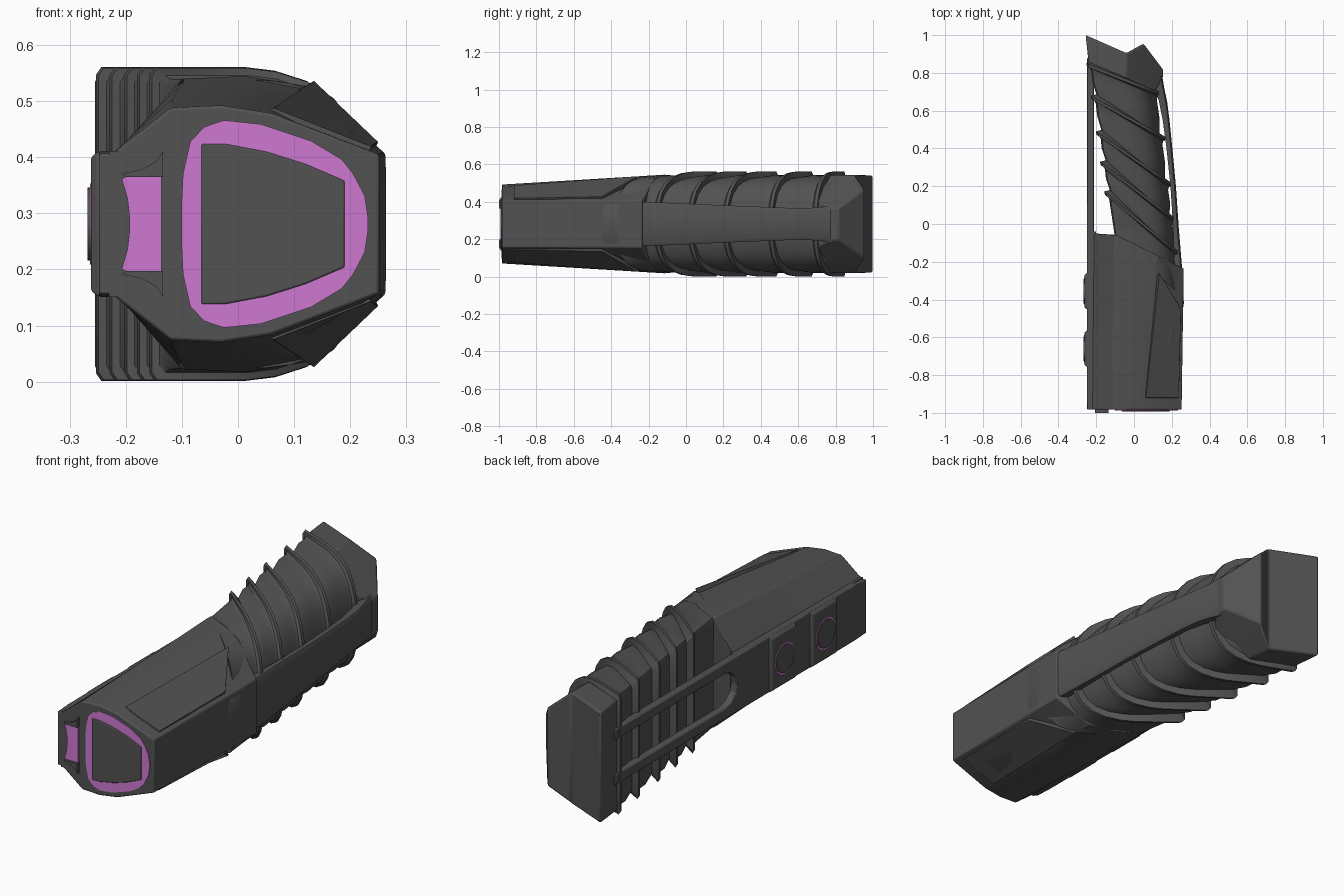
import bpy, bmesh, math
from mathutils import Vector

if "Cube" in bpy.data.objects:
    bpy.data.objects.remove(bpy.data.objects["Cube"])

ZC = 0.281  # height of the symmetry plane


def material(name, rgb):
    m = bpy.data.materials.new(name)
    m.diffuse_color = (*rgb, 1)
    m.use_nodes = True
    m.node_tree.nodes["Principled BSDF"].inputs["Base Color"].default_value = m.diffuse_color
    return m


GREY = material("dark_grey", (0.085, 0.085, 0.085))
PINK = material("pink", (0.62, 0.19, 0.64))


def loft(name, rings, mat=GREY, bevel=0, angle=30):
    """Skin a closed, capped solid through rings of equal point count."""
    bm = bmesh.new()
    rows = [[bm.verts.new(p) for p in r] for r in rings]
    n = len(rows[0])
    for a, b in zip(rows, rows[1:]):
        for i in range(n):
            bm.faces.new((a[i], a[(i + 1) % n], b[(i + 1) % n], b[i]))
    bm.faces.new(rows[0])
    bm.faces.new(rows[-1])
    bmesh.ops.recalc_face_normals(bm, faces=bm.faces)
    me = bpy.data.meshes.new(name)
    bm.to_mesh(me)
    bm.free()
    me.materials.append(mat)
    ob = bpy.data.objects.new(name, me)
    bpy.context.collection.objects.link(ob)
    if bevel:
        mod = ob.modifiers.new("bevel", 'BEVEL')
        mod.width, mod.segments, mod.limit_method = bevel, 2, 'ANGLE'
    bpy.ops.object.select_all(action='DESELECT')
    ob.select_set(True)
    bpy.context.view_layer.objects.active = ob
    bpy.ops.object.shade_smooth_by_angle(angle=math.radians(angle))
    return ob


def sym(half):
    """Mirror a half outline of (a, h) about h = 0."""
    return half + [(a, -h) for a, h in reversed(half)]


def prism_y(name, half, y0, y1, mat=GREY, bevel=0):
    return loft(name, [[(x, y, ZC + h) for x, h in sym(half)] for y in (y0, y1)], mat, bevel)


def prism_x(name, half, x0, x1, mat=GREY, bevel=0):
    return loft(name, [[(x, y, ZC + h) for y, h in sym(half)] for x in (x0, x1)], mat, bevel)


# Main body: faceted section growing toward the grip, slanted rear end
front = [(-.225, .125), (-.12, .207), (-.03, .211), (.06, .197), (.252, .124)]
back = [(-.212, .13), (-.1, .259), (.01, .264), (.125, .246), (.263, .125)]
rings = []
for t in (0, .4, .75, 1):
    ring = []
    for (ax, ah), (bx, bh) in zip(sym(front), sym(back)):
        x, h = ax + (bx - ax) * t, ah + (bh - ah) * t
        y_end = -.05 - .5 * max(0, x + .11)
        ring.append((x, -.983 + (y_end + .983) * t, ZC + h))
    rings.append(ring)
loft("body", rings, bevel=.005, angle=25)

# Grip: slanted D-shaped sections, swelling between five raised ribs
D = [(0, .5), (0, .95), (.025, 1), (.2, 1), (.42, 1), (.56, .975), (.7, .91),
     (.82, .8), (.91, .63), (.97, .4), (1, .15)]


def grip_ring(yc, slope, grow):
    yl, yr = yc + .18 * slope, yc - .18 * slope
    l, r, h = -.115 - .14 * yl - grow, .205 - .125 * yr + grow, .261 + grow
    return [(l + (r - l) * u, yl + (yr - yl) * u, ZC + h * v) for u, v in sym(D)]


ribs = [(0, .9), (.17, .83), (.345, .75), (.56, .6), (.765, .42)]
rings = [grip_ring(-.22, .9, -.004)]
for i, (yc, s) in enumerate(ribs):
    for dy, g in ((-.03, -.002), (-.014, .004), (-.008, .017), (.01, .019), (.018, -.012)):
        rings.append(grip_ring(yc + dy, s, g))
    if i < 4:
        ny, ns = ribs[i + 1]
        rings.append(grip_ring((yc + ny) / 2, (s + ns) / 2, .0))
rings.append(grip_ring(.81, .4, -.02))
loft("ribbed_grip", rings, angle=35)

# Pommel: columns of (front x, back x, front y, back y, half height)
cols = [(-.24, -.256, .85, 1.0, .26), (-.04, -.04, .77, .905, .262),
        (.05, .05, .72, .955, .185), (.108, .11, .70, .875, .125),
        (.152, .155, .775, .815, .085)]
loft("pommel", [[(xf, yf, ZC - h), (xb, yb, ZC - h), (xb, yb, ZC + h), (xf, yf, ZC + h)]
                for xf, xb, yf, yb, h in cols], bevel=.008, angle=20)

# Finger guard: curved strap from body to pommel (y, inner x, outer x, half width)
guard = [(-.5, .2, .25, .07), (-.42, .22, .264, .115), (-.25, .215, .256, .12),
         (-.02, .207, .237, .11), (.2, .193, .222, .1), (.4, .172, .203, .092),
         (.55, .152, .188, .086), (.65, .132, .175, .085), (.72, .108, .16, .09),
         (.78, .08, .15, .1)]
loft("finger_guard", [[(a, y, ZC - h), (b - .008, y, ZC - h), (b, y, ZC - h + .015),
                       (b, y, ZC + h - .015), (b - .008, y, ZC + h), (a, y, ZC + h)]
                      for y, a, b, h in guard], angle=35)

# Back strap: slotted plate along the left side
prism_x("back_strap", [(-.983, .125), (-.9, .13), (.88, .13), (.88, .082), (.07, .082),
                       (.02, .07), (-.015, .04), (-.025, .005)], -.248, -.213, bevel=.004)
prism_x("back_strap_base", [(-.983, .13), (-.04, .13)], -.23, -.2)

# Two raised pads with round buttons
for i, yc in enumerate((-.355, -.66)):
    pad = []
    for x, w, h in ((-.235, .098, .13), (-.252, .095, .128), (-.262, .085, .118)):
        pad.append([(x, yc + a * w, ZC + b * h) for a, b in ((-1, -1), (1, -1), (1, 1), (-1, 1))])
    loft(f"button_pad_{i}", pad, bevel=.003)
    for nm, r, x, m in (("button_ring", .072, -.2635, PINK), ("button", .065, -.268, GREY)):
        circ = [(r * math.cos(k * math.pi / 16), r * math.sin(k * math.pi / 16)) for k in range(32)]
        loft(f"{nm}_{i}", [[(xx, yc + c, ZC + s) for c, s in circ] for xx in (-.25, x)], m)

# Raised side panels on the slanted faces, top and bottom
corners = [(.062, -.92, .207), (.238, -.92, .138), (.25, -.45, .146), (.135, -.26, .256)]
for nm, sgn in (("upper", 1), ("lower", -1)):
    loft(f"side_panel_{nm}", [[(x - d * .5, y, ZC + sgn * (h - d)) for x, y, h in corners]
                              for d in (.03, 0)], bevel=.002)

# Front end: pink light ring with a grey cover plate
prism_y("light_ring", [(-.101, .03), (-.098, .09), (-.085, .147), (-.06, .173), (-.025, .185),
                       (.04, .178), (.13, .148), (.185, .115), (.205, .09), (.226, .05),
                       (.232, .01)], -.97, -.987, PINK)
prism_y("front_cover", [(-.065, .143), (-.025, .143), (.05, .129), (.12, .107), (.19, .077)],
        -.97, -.992, bevel=.003)

# Small pink emitter with a concave edge, held by grey end caps
prism_y("small_emitter", [(-.136, .084), (-.2, .084), (-.207, .08), (-.197, .045), (-.193, .01)],
        -.96, -.99, PINK)
for nm, sgn in (("upper", 1), ("lower", -1)):
    cap = [(-.134, .084), (-.2, .084), (-.206, .09), (-.17, .098), (-.145, .112), (-.134, .13)]
    loft(f"emitter_cap_{nm}", [[(x, y, ZC + sgn * h) for x, h in cap] for y in (-.96, -1.0)])
